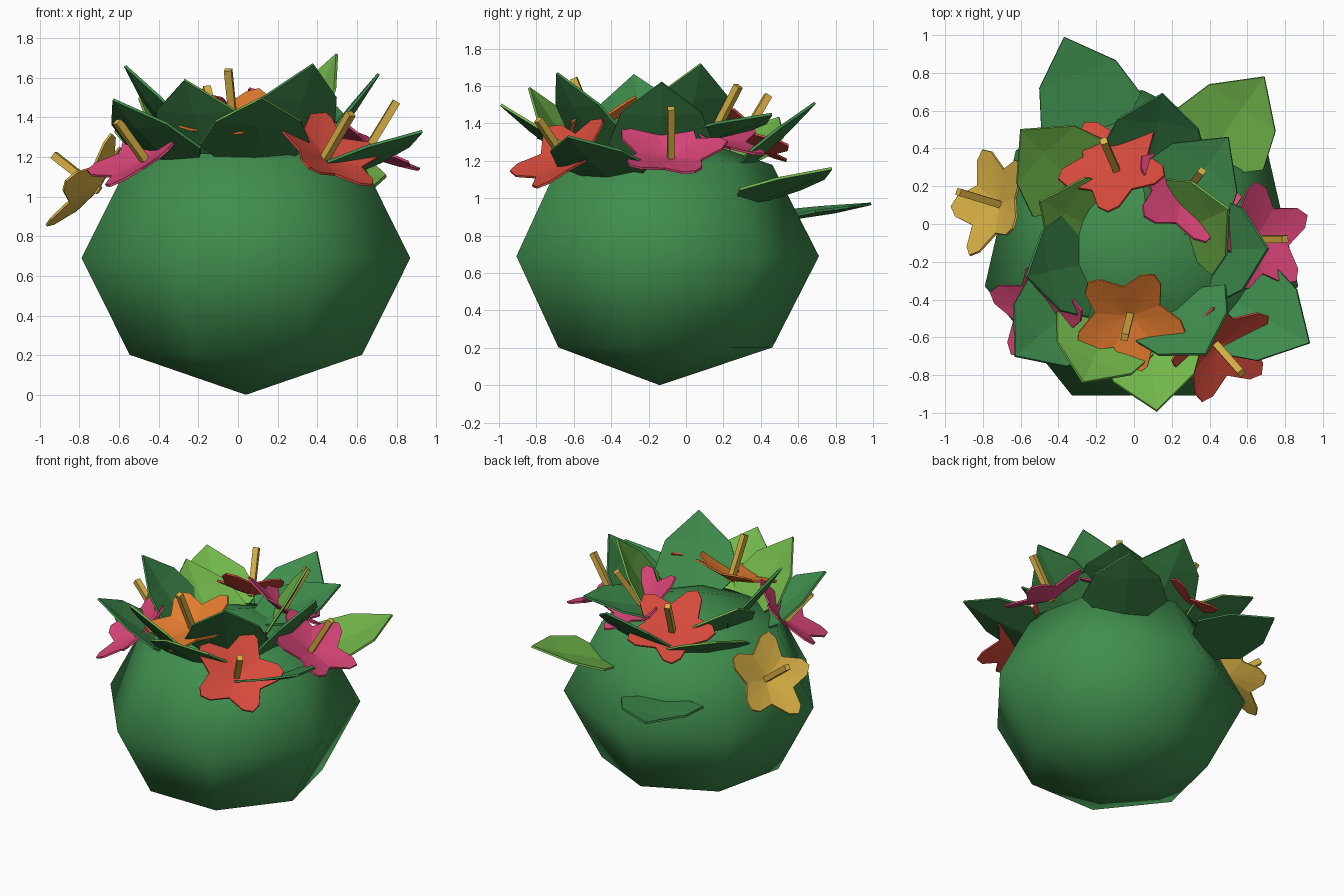
import bpy, bmesh, math
from mathutils import Vector, Matrix

if "Cube" in bpy.data.objects:
    bpy.data.objects.remove(bpy.data.objects["Cube"])

def mat(name, rgb):
    m = bpy.data.materials.new(name)
    m.diffuse_color = (*rgb, 1)
    m.use_nodes = True
    m.node_tree.nodes["Principled BSDF"].inputs["Base Color"].default_value = m.diffuse_color
    return m

GREEN = mat("leaf green", (0.05, 0.27, 0.075))
UNDER = mat("leaf underside green", (0.04, 0.205, 0.055))
LIGHT = mat("light green", (0.17, 0.48, 0.07))
PINK = mat("pink", (0.70, 0.06, 0.19))
RED = mat("red", (0.68, 0.07, 0.045))
ORANGE = mat("orange", (0.77, 0.20, 0.028))
YELLOW = mat("golden yellow", (0.70, 0.44, 0.06))

CENTRE = Vector((0.04, -0.14, 0.69))
RX, RZ = 0.851, 0.69

def make(name, bm, materials, thick=0):
    me = bpy.data.meshes.new(name)
    if not thick:
        bmesh.ops.recalc_face_normals(bm, faces=bm.faces)
    bm.to_mesh(me)
    bm.free()
    ob = bpy.data.objects.new(name, me)
    bpy.context.collection.objects.link(ob)
    for m in materials:
        me.materials.append(m)
    if thick:
        s = ob.modifiers.new("thickness", 'SOLIDIFY')
        s.thickness = thick
        s.offset = 0
        s.material_offset = len(materials) - 1   # underside colour
    return ob

# Bush: squashed seven-sided ball, one vertex pointing back
bm = bmesh.new()
bmesh.ops.create_uvsphere(bm, u_segments=7, v_segments=4, radius=1)
v = max((v for v in bm.verts if abs(v.co.z) < 0.01), key=lambda v: v.co.y)
turn = math.pi / 2 - math.atan2(v.co.y, v.co.x)
bmesh.ops.transform(bm, verts=bm.verts, matrix=Matrix.Translation(CENTRE)
                    @ Matrix.Diagonal((RX, RX, RZ, 1)) @ Matrix.Rotation(turn, 4, 'Z'))
bush = make("bush", bm, [GREEN])
bpy.context.view_layer.objects.active = bush
bush.select_set(True)
bpy.ops.object.shade_smooth_by_angle(angle=math.radians(50))
bush.select_set(False)

def frame(origin, x, z):
    """Matrix with local z along z and local x as near x as possible."""
    z = z.normalized()
    y = z.cross(x).normalized()
    x = y.cross(z)
    m = Matrix((x, y, z)).transposed().to_4x4()
    m.translation = origin
    return m

# Leaves: folded blades given by tip position and steepness
PROFILE = [(0.60, 0.10), (0.42, 0.28), (0.21, 0.215), (0, 0)]  # distance from tip, half width

def leaf(i, tip, elev, material):
    tip = Vector(tip)
    out = Vector((tip.x - CENTRE.x, tip.y - CENTRE.y, 0)).normalized()
    e = math.radians(elev)
    along = out * math.cos(e) + Vector((0, 0, math.sin(e)))
    up = Vector((0, 0, math.cos(e))) - out * math.sin(e)
    m = frame(tip, along, up)
    bm = bmesh.new()
    rows = []
    for d, w in PROFILE:
        pts = [(0, 0, 0)] if w == 0 else [
            (-d, s * w, abs(s) * w * 0.12 - 0.015) for s in (-1, 0, 1)]
        rows.append([bm.verts.new(m @ Vector(p)) for p in pts])
    for a, b in zip(rows, rows[1:]):
        for k in (0, 1):
            if len(b) == 3:
                bm.faces.new((a[k], b[k], b[k + 1], a[k + 1]))
            else:
                bm.faces.new((a[k], b[0], a[k + 1]))
    make(f"leaf_{i}", bm, [material, UNDER], 0.014)

LEAVES = [
    ((-0.37, 0.99, 0.97), 8, GREEN), ((0.69, 0.78, 1.16), 18, LIGHT),
    ((0.15, 0.69, 1.51), 42, GREEN), ((0.50, 0.46, 1.45), 16, GREEN),
    ((-0.27, -0.84, 1.59), 50, LIGHT), ((0.12, -0.99, 1.50), 37, LIGHT),
    ((0.38, -0.69, 1.67), 55, GREEN), ((0.93, -0.63, 1.33), 24, GREEN),
    ((0.71, -0.13, 1.62), 53, GREEN), ((0.50, 0.08, 1.72), 60, LIGHT),
    ((-0.57, -0.28, 1.66), 53, GREEN), ((-0.63, -0.70, 1.49), 38, GREEN),
    ((-0.60, 0.50, 1.43), 31, LIGHT), ((-0.50, 0.12, 1.50), 43, LIGHT),
]
for i, (tip, elev, material) in enumerate(LEAVES):
    leaf(i + 1, tip, elev, material)

# Flowers: cupped five-petal stars, each with a stamen stick
PETAL = [(0, 0.185), (24, 0.275), (36, 0.305), (48, 0.275)]

def flower(i, base, tip, material, roll=18):
    base, tip = Vector(base), Vector(tip)
    axis = tip - base
    out = Vector((base.x - CENTRE.x, base.y - CENTRE.y, 0))
    m = frame(base, out, axis)
    bm = bmesh.new()
    mid = bm.verts.new(m @ Vector((0, 0, 0.01)))
    ring = []
    for p in range(5):
        for deg, r in PETAL:
            a = math.radians(p * 72 + deg - 36 + roll)
            ring.append(bm.verts.new(m @ Vector((r * math.cos(a), r * math.sin(a), r * 0.32))))
    for a, b in zip(ring, ring[1:] + ring[:1]):
        bm.faces.new((mid, a, b))
    make(f"flower_{i}", bm, [material], 0.012)
    bm = bmesh.new()
    h = axis.length
    bmesh.ops.create_cube(bm, size=1, matrix=m @ Matrix.Translation((0, 0, h / 2))
                          @ Matrix.Diagonal((0.038, 0.038, h, 1)))
    make(f"stamen_{i}", bm, [YELLOW])

FLOWERS = [
    ((-0.70, 0.10, 1.03), (-0.93, 0.17, 1.21), YELLOW),
    ((-0.09, 0.28, 1.28), (-0.16, 0.44, 1.55), RED),
    ((-0.02, -0.48, 1.34), (-0.05, -0.60, 1.64), ORANGE),
    ((0.43, -0.63, 1.18), (0.57, -0.79, 1.42), RED),
    ((0.25, 0.13, 1.31), (0.36, 0.28, 1.60), PINK),
    ((0.63, -0.08, 1.20), (0.80, -0.08, 1.48), PINK),
    ((-0.46, -0.46, 1.17), (-0.61, -0.56, 1.38), PINK),
]
for i, f in enumerate(FLOWERS):
    flower(i + 1, *f)
